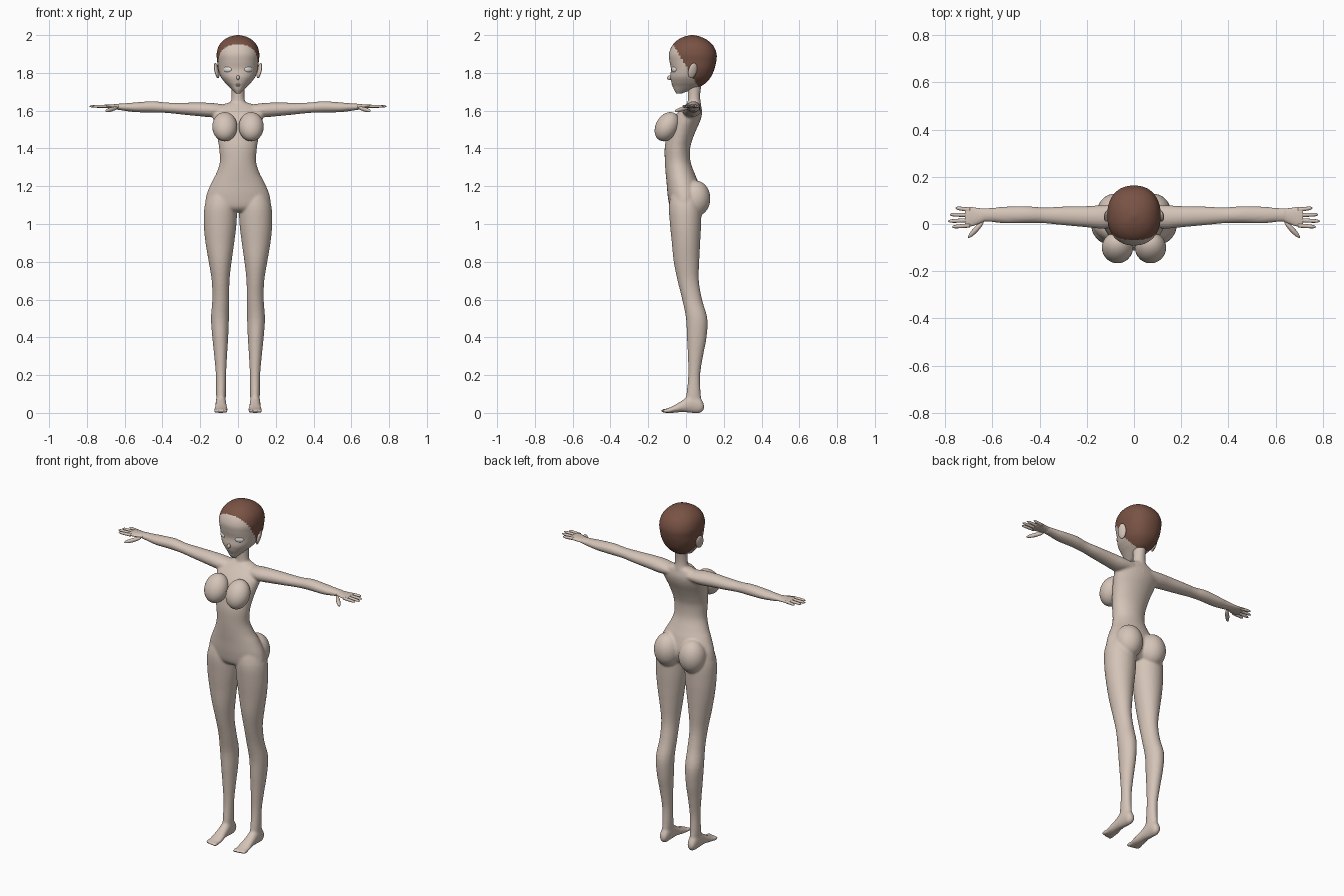
import bpy, bmesh, math
from mathutils import Matrix, Vector, Euler

cube = bpy.data.objects.get("Cube")
if cube:
    bpy.data.objects.remove(cube)


def material(name, colour):
    m = bpy.data.materials.new(name)
    m.use_nodes = True
    m.diffuse_color = (*colour, 1)
    bsdf = m.node_tree.nodes["Principled BSDF"]
    bsdf.inputs["Base Color"].default_value = (*colour, 1)
    bsdf.inputs["Roughness"].default_value = 0.7
    return m


SKIN = material("skin", (0.66, 0.55, 0.475))
HAIR = material("brown hair", (0.19, 0.085, 0.058))
WHITE = material("eye white", (0.85, 0.83, 0.8))
ORDER = {"x": (1, 2, 0), "y": (0, 2, 1), "z": (0, 1, 2)}


def smooth_rows(rows, steps):
    """Catmull-Rom interpolation between cross-sections."""
    out = []
    for i in range(len(rows) - 1):
        quad = [Vector(rows[max(0, min(len(rows) - 1, i + k))]) for k in (-1, 0, 1, 2)]
        p, a, b, n = quad
        for j in range(steps):
            t = j / steps
            out.append(a + (b - p) * t / 2 + (2 * p - 5 * a + 4 * b - n) * t * t / 2
                       + (3 * a - p - 3 * b + n) * t ** 3 / 2)
    return out + [Vector(rows[-1])]


def loft(bm, axis, rows, side=1, segs=32, steps=4, power=2.0):
    """Skin rounded sections given as (position, a0, a1, b0, b1) along an axis."""
    rings = []
    for t, a0, a1, b0, b1 in smooth_rows(rows, steps):
        ring = []
        for k in range(segs):
            ang = math.tau * k / segs
            c, s = math.cos(ang), math.sin(ang)
            a = (a0 + a1) / 2 + (a1 - a0) / 2 * math.copysign(abs(c) ** (2 / power), c)
            b = (b0 + b1) / 2 + (b1 - b0) / 2 * math.copysign(abs(s) ** (2 / power), s)
            co = [0, 0, 0]
            for slot, value in zip(ORDER[axis], (a, b, t)):
                co[slot] = value
            ring.append(bm.verts.new((side * co[0], co[1], co[2])))
        rings.append(ring)
    for lo, hi in zip(rings, rings[1:]):
        for k in range(segs):
            n = (k + 1) % segs
            bm.faces.new((lo[k], lo[n], hi[n], hi[k]))
    bm.faces.new(rings[0])
    bm.faces.new(rings[-1])


def blob(bm, centre, radii, rot=(0, 0, 0), side=1, segs=24):
    m = (Matrix.Diagonal((side, 1, 1, 1)) @ Matrix.Translation(centre)
         @ Euler(rot).to_matrix().to_4x4() @ Matrix.Diagonal((*radii, 1)))
    bmesh.ops.create_uvsphere(bm, u_segments=segs, v_segments=segs // 2, radius=1, matrix=m)


def finish(bm, name, *mats):
    bmesh.ops.recalc_face_normals(bm, faces=bm.faces)
    for f in bm.faces:
        f.smooth = True
    mesh = bpy.data.meshes.new(name)
    bm.to_mesh(mesh)
    bm.free()
    for m in mats:
        mesh.materials.append(m)
    ob = bpy.data.objects.new(name, mesh)
    bpy.context.scene.collection.objects.link(ob)
    return ob


# Body: torso, neck, limbs and feet fused into one skin
body = bmesh.new()
torso = [(1.645, .04, .01, .075), (1.625, .1, -.01, .08), (1.59, .135, -.045, .085),
         (1.55, .13, -.075, .077), (1.5, .118, -.095, .055), (1.45, .108, -.106, .035),
         (1.4, .1, -.113, .022), (1.33, .096, -.112, .024), (1.27, .114, -.108, .045),
         (1.22, .14, -.103, .065), (1.15, .168, -.097, .08), (1.09, .165, -.085, .065),
         (1.065, .08, -.06, .04)]
loft(body, "z", [(z, -w, w, f, b) for z, w, f, b in torso])
loft(body, "z", [(1.58, -.06, .06, -.01, .085), (1.63, -.042, .042, .006, .08),
                 (1.68, -.034, .034, .01, .075), (1.76, -.036, .036, .005, .085)])
arm = [(.06, -.01, .08, 1.575, 1.63), (.13, -.02, .08, 1.565, 1.64),
       (.2, -.014, .076, 1.57, 1.643), (.3, -.005, .074, 1.58, 1.642),
       (.38, .003, .07, 1.588, 1.643), (.45, .004, .075, 1.59, 1.65),
       (.54, .002, .074, 1.592, 1.644), (.6, .008, .069, 1.599, 1.639),
       (.65, .01, .066, 1.607, 1.636)]
leg = [(1.2, .02, .14, -.07, .06), (1.1, .006, .176, -.09, .08), (1, .008, .181, -.085, .08),
       (.9, .02, .172, -.075, .075), (.8, .034, .155, -.065, .07), (.7, .045, .139, -.045, .068),
       (.6, .046, .136, -.02, .085), (.5, .048, .143, 0, .113), (.4, .052, .136, .005, .109),
       (.3, .058, .126, .01, .09), (.2, .063, .117, .012, .075), (.1, .064, .116, .002, .078),
       (.04, .067, .113, -.01, .083)]
foot = [(.095, .077, .103, .018, .045), (.075, .066, .115, 0, .08), (.03, .063, .118, 0, .1),
        (-.02, .06, .12, .004, .066), (-.07, .054, .125, 0, .036), (-.11, .056, .122, 0, .02)]
for s in (1, -1):
    loft(body, "x", arm, s)
    loft(body, "z", leg, s)
    loft(body, "y", foot, s)
    blob(body, (.08, .052, 1.135), (.076, .077, .095), side=s, segs=32)
    for i in range(5):  # toes
        blob(body, (.064 + i * .0135, -.112 + i * .003, .011), (.009, .024, .011), side=s)
body_ob = finish(body, "body", SKIN)
fuse = body_ob.modifiers.new("fuse", "REMESH")
fuse.mode = "VOXEL"
fuse.voxel_size = 0.0065
fuse.use_smooth_shade = True
relax = body_ob.modifiers.new("relax", "SMOOTH")
relax.factor = 0.5
relax.iterations = 5

# Parts that come in pairs
fingers = [(-.006, -.012, .77), (.016, .012, .787), (.038, .04, .78), (.06, .068, .755)]
for s, label in ((1, "left"), (-1, "right")):
    bm = bmesh.new()
    blob(bm, (.07, -.1, 1.515), (.066, .06, .082), (-.52, 0, 0), s, 40)
    finish(bm, label + "_breast", SKIN)

    bm = bmesh.new()
    loft(bm, "x", [(.63, .012, .064, 1.606, 1.636), (.67, -.004, .069, 1.611, 1.633),
                   (.7, -.012, .073, 1.614, 1.632), (.715, -.008, .07, 1.617, 1.63)], s, 24)
    for root, end, tip in fingers:
        span = tip - .695
        loft(bm, "x", [(.695 + span * t, root + (end - root) * t - r, root + (end - root) * t + r,
                        1.623 - r * .9, 1.623 + r * .9)
                       for t, r in ((0, .009), (.5, .0085), (.85, .007), (1, .002))], s, 12)
    blob(bm, (.67, -.024, 1.607), (.048, .011, .011), (0, .2, -.82), s)
    finish(bm, label + "_hand", SKIN)

    bm = bmesh.new()
    blob(bm, (.113, .035, 1.812), (.01, .024, .042), (-.15, .25, .35), s)
    finish(bm, label + "_ear", SKIN)

    bm = bmesh.new()
    blob(bm, (.054, -.063, 1.819), (.024, .009, .016), (0, 0, .5), s)
    finish(bm, label + "_eye", WHITE)

# Head, with the scalp coloured above a slanting hairline
head = bmesh.new()
skull = [(1.692, .012, -.052, -.02), (1.71, .03, -.063, .03), (1.73, .05, -.07, .08),
         (1.75, .07, -.077, .108), (1.78, .092, -.083, .133), (1.82, .105, -.08, .15),
         (1.86, .11, -.087, .16), (1.9, .113, -.09, .162), (1.94, .103, -.076, .147),
         (1.97, .08, -.05, .118), (1.99, .048, -.014, .08), (2, .008, .025, .042)]
loft(head, "z", [(z, -w, w, f, b) for z, w, f, b in skull], segs=64, steps=6, power=2.25)
for f in head.faces:
    c = f.calc_center_median()
    f.material_index = int(c.z + 1.7 * c.y > 1.835 and c.z > 1.727)
finish(head, "head", SKIN, HAIR)

# Nose and lips
bm = bmesh.new()
blob(bm, (0, -.084, 1.775), (.009, .016, .012), (.3, 0, 0))
blob(bm, (0, -.069, 1.738), (.017, .007, .004))
blob(bm, (0, -.067, 1.731), (.013, .007, .004))
finish(bm, "nose_and_lips", SKIN)
